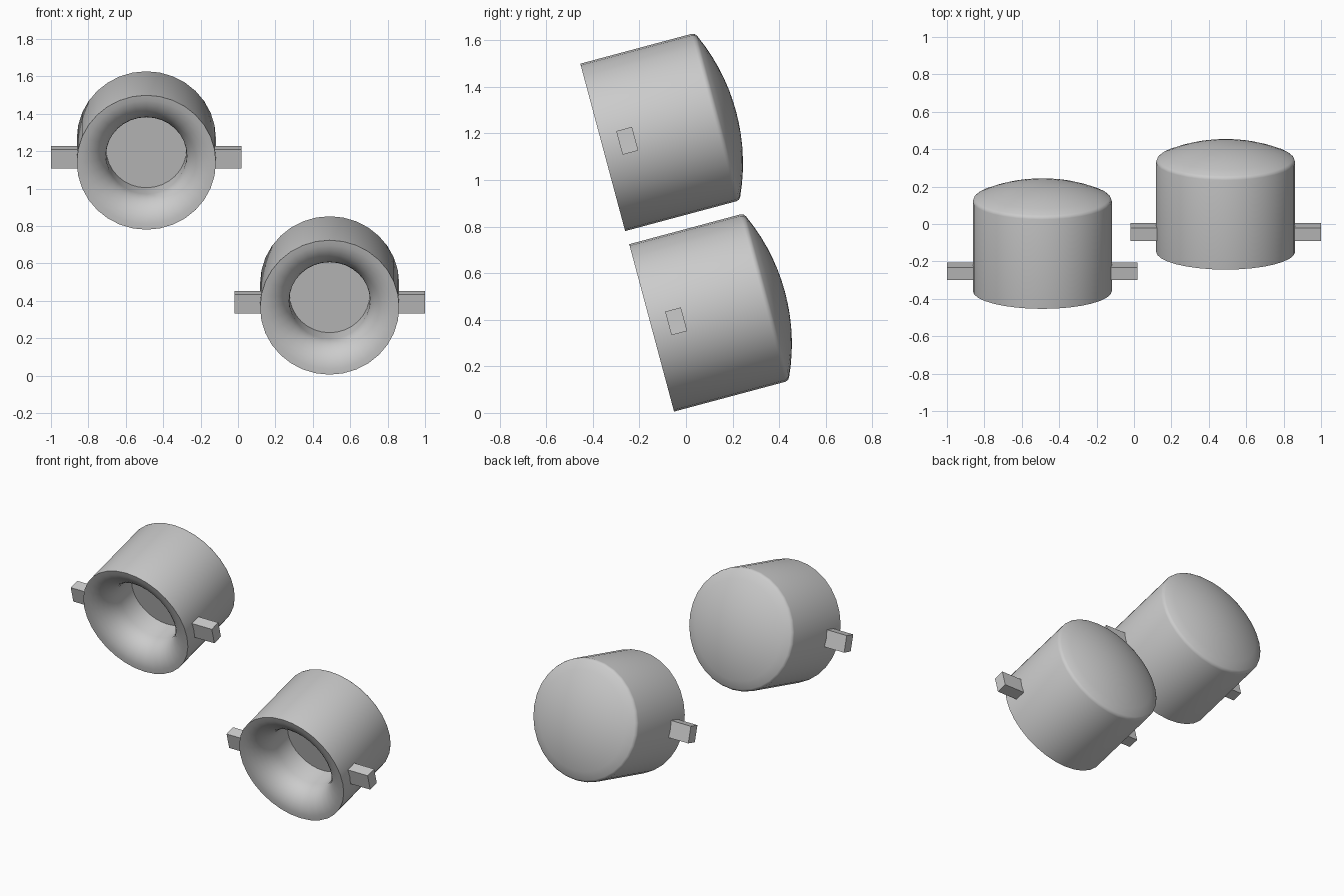
import bpy, bmesh
from math import radians, sin, cos, sqrt, pi
from mathutils import Matrix, Vector

if "Cube" in bpy.data.objects:
    bpy.data.objects.remove(bpy.data.objects["Cube"])

SEG = 32
R, THROAT, FLARE, FLOOR = 0.372, 0.215, 0.15, 0.28   # radii and depths
TILT = Matrix.Rotation(radians(-75), 4, 'X')          # local z runs to the back and up


def add_object(name, bm, front):
    bmesh.ops.recalc_face_normals(bm, faces=bm.faces)
    mesh = bpy.data.meshes.new(name)
    bm.to_mesh(mesh)
    bm.free()
    ob = bpy.data.objects.new(name, mesh)
    bpy.context.collection.objects.link(ob)
    ob.matrix_world = Matrix.Translation(front) @ TILT
    return ob


def cup_profile():
    # recessed floor, straight throat, flared mouth
    pts = [(0, FLOOR), (THROAT, FLOOR)]
    for i in range(9):
        a = pi / 2 * i / 8
        pts.append((THROAT + (R - THROAT) * (1 - cos(a)), FLARE * (1 - sin(a))))
    # outer wall, softened back edge, shallow dome
    pts += [(R, 0.495), (R - 0.004, 0.507), (R - 0.014, 0.515)]
    edge, rise = R - 0.014, 0.078
    rad = (edge ** 2 + rise ** 2) / (2 * rise)
    for i in range(1, 8):
        r = edge * (1 - i / 7)
        pts.append((r, 0.515 + rise - rad + sqrt(rad ** 2 - r ** 2)))
    return pts


def make_cup(name, front):
    bm = bmesh.new()
    vs = [bm.verts.new((r, 0, d)) for r, d in cup_profile()]
    es = [bm.edges.new(p) for p in zip(vs, vs[1:])]
    bmesh.ops.spin(bm, geom=vs + es, cent=(0, 0, 0), axis=(0, 0, 1),
                   angle=2 * pi, steps=SEG, use_duplicate=False)
    bmesh.ops.remove_doubles(bm, verts=bm.verts, dist=1e-4)
    ob = add_object(name, bm, front)
    bpy.context.view_layer.objects.active = ob
    ob.select_set(True)
    bpy.ops.object.shade_smooth_by_angle(angle=radians(35))
    ob.select_set(False)


def make_pegs(name, front):
    # one square peg on each side of the cup
    bm = bmesh.new()
    for side in (-1, 1):
        m = Matrix.Translation((side * 0.43, 0, 0.109)) @ Matrix.Diagonal((0.16, 0.105, 0.07, 1))
        bmesh.ops.create_cube(bm, size=1, matrix=m)
    add_object(name, bm, front)


for label, front in (("upper", Vector((-0.49, -0.3575, 1.14))),
                     ("lower", Vector((0.49, -0.1475, 0.365)))):
    make_cup(label + "_cup", front)
    make_pegs(label + "_side_pegs", front)
